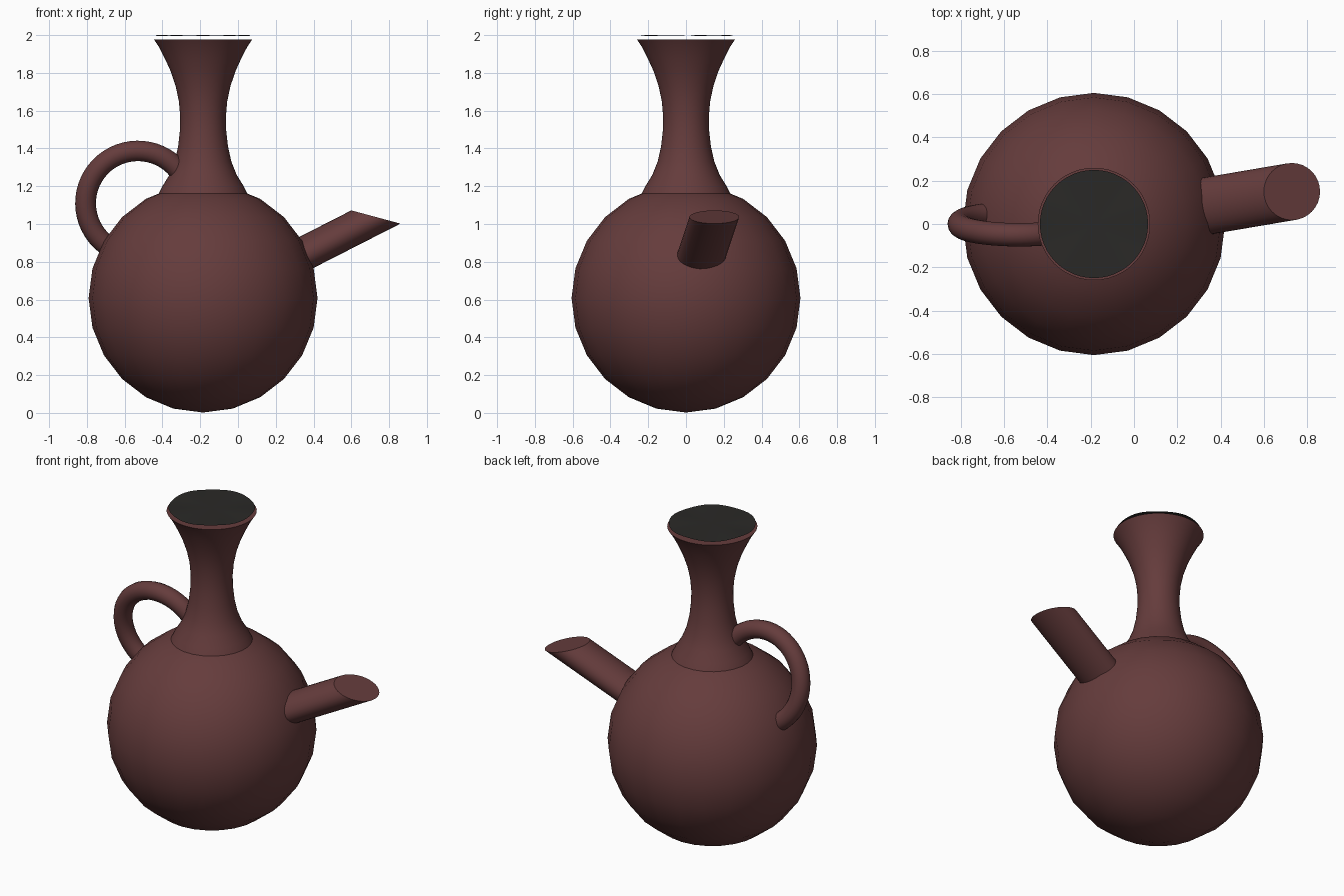
import bpy, bmesh, math
from mathutils import Vector

if "Cube" in bpy.data.objects:
    bpy.data.objects.remove(bpy.data.objects["Cube"])

CX = -0.185  # axis of body and neck


def material(name, rgb):
    m = bpy.data.materials.new(name)
    m.diffuse_color = (*rgb, 1)
    m.use_nodes = True
    m.node_tree.nodes["Principled BSDF"].inputs["Base Color"].default_value = m.diffuse_color
    return m


clay = material("clay", (0.13, 0.045, 0.045))
dark = material("dark_liquid", (0.023, 0.022, 0.020))


def finish(ob, mat, angle=40):
    ob.data.materials.append(mat)
    bpy.ops.object.select_all(action='DESELECT')
    ob.select_set(True)
    bpy.context.view_layer.objects.active = ob
    bpy.ops.object.shade_smooth_by_angle(angle=math.radians(angle))


def loft(name, rings, mat, caps=True):
    """Skin a list of equal-sized closed rings into a tube."""
    bm = bmesh.new()
    vs = [[bm.verts.new(p) for p in ring] for ring in rings]
    n = len(vs[0])
    for a, b in zip(vs, vs[1:]):
        for i in range(n):
            j = (i + 1) % n
            bm.faces.new((a[i], a[j], b[j], b[i]))
    if caps:
        bm.faces.new(vs[0])
        bm.faces.new(vs[-1])
    bmesh.ops.recalc_face_normals(bm, faces=bm.faces)
    me = bpy.data.meshes.new(name)
    bm.to_mesh(me)
    bm.free()
    ob = bpy.data.objects.new(name, me)
    bpy.context.collection.objects.link(ob)
    finish(ob, mat)


def circle(n):
    return [(math.cos(2 * math.pi * i / n), math.sin(2 * math.pi * i / n)) for i in range(n)]


# Round body
bpy.ops.mesh.primitive_uv_sphere_add(segments=24, ring_count=12, radius=0.606,
                                     location=(CX, 0, 0.608))
body = bpy.context.object
body.name = "body"
finish(body, clay)

# Flared neck
profile = [(0.235, 1.16), (0.215, 1.20), (0.178, 1.26), (0.15, 1.33), (0.132, 1.41),
           (0.122, 1.50), (0.121, 1.57), (0.128, 1.65), (0.145, 1.73), (0.172, 1.81),
           (0.204, 1.88), (0.235, 1.94), (0.26, 1.977)]
loft("neck", [[(CX + r * c, r * s, z) for c, s in circle(48)] for r, z in profile], clay)

# Slightly rippled liquid surface just above the rim
bm = bmesh.new()
bmesh.ops.create_circle(bm, cap_ends=True, cap_tris=True, segments=48, radius=0.25)
for v in bm.verts:
    if v.co.length > 0.1:
        v.co.z = 0.003 * math.sin(5 * math.atan2(v.co.y, v.co.x))
    v.co += Vector((CX, 0, 1.997))
bmesh.ops.recalc_face_normals(bm, faces=bm.faces)
me = bpy.data.meshes.new("liquid_surface")
bm.to_mesh(me)
bm.free()
liquid = bpy.data.objects.new("liquid_surface", me)
bpy.context.collection.objects.link(liquid)
finish(liquid, dark)

# Spout: a tilted disc swept along a slanted direction into the body
tip, direction = Vector((0.73, 0.15, 1.037)), Vector((1, 0.17, 0.51))
loft("spout", [[tip - direction * d + Vector((0.13 * c, 0.132 * s, -0.035 * c))
                for c, s in circle(32)] for d in (0.55, 0)], clay)

# Handle: partial ring, leaning slightly in y, from neck to body
rings = []
for k in range(33):
    a = math.radians(40 + (245 - 40) * k / 32)
    radial = Vector((math.cos(a), -0.18 * math.sin(a), math.sin(a)))
    centre = Vector((-0.53, 0.0, 1.11)) + radial * 0.277
    side = Vector((0, 1, 0.18)).normalized()
    radial.normalize()
    rings.append([centre + 0.055 * (c * radial + s * side) for c, s in circle(16)])
# carry both ends into the neck and the body
for end, shift in ((0, Vector((0.08, 0.01, -0.09))), (-1, Vector((0.12, 0.0, -0.04)))):
    extra = [p + shift for p in rings[end]]
    rings.insert(0, extra) if end == 0 else rings.append(extra)
loft("handle", rings, clay)
